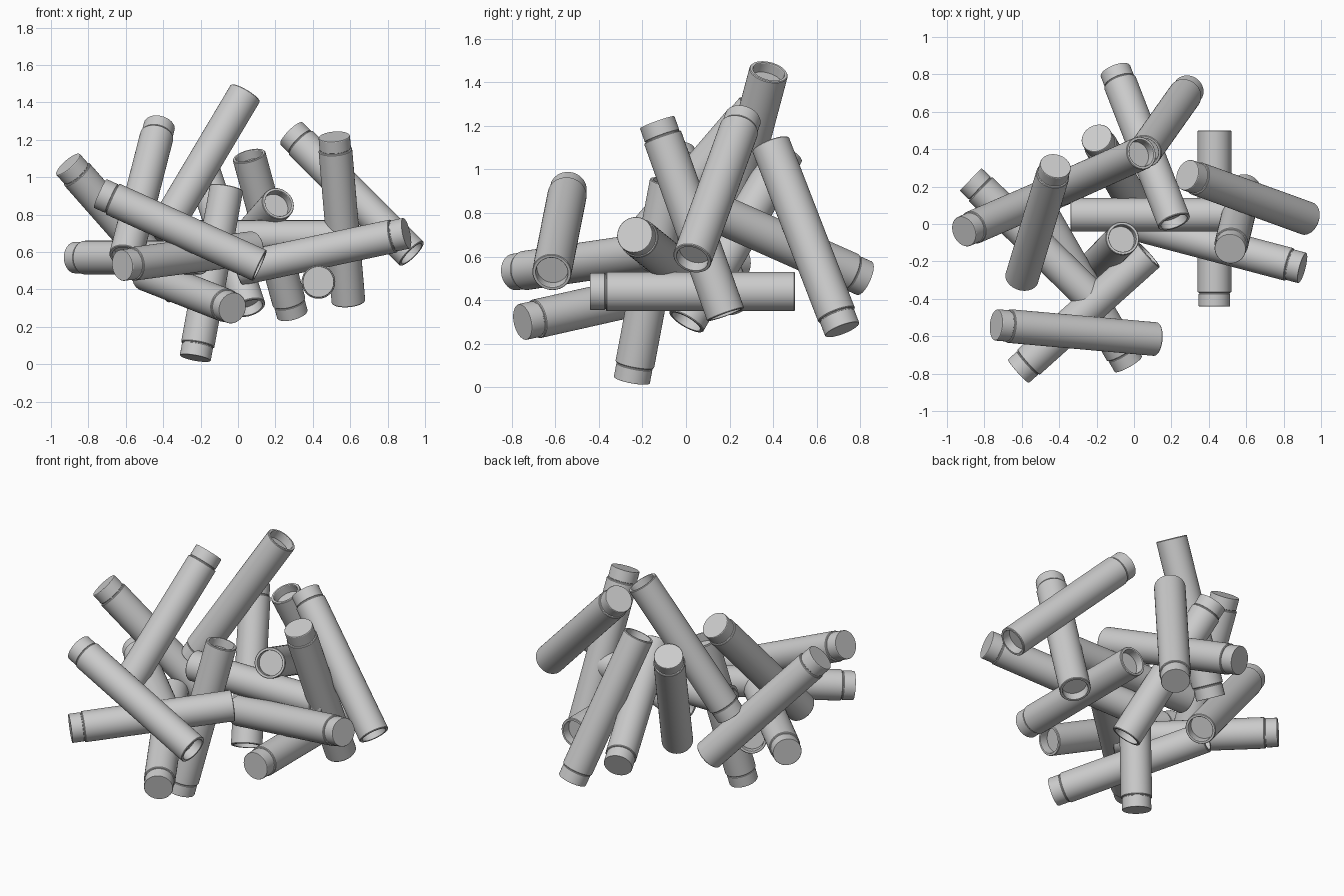
import bpy, bmesh, math
from mathutils import Vector, Matrix

if "Cube" in bpy.data.objects:
    bpy.data.objects.remove(bpy.data.objects["Cube"])

LENGTH, SIDES = 0.94, 48
# lathe profile (radius, distance from capped end): cap, groove, body, rim, shallow recess
PROFILE = [(0, 0), (0.082, 0), (0.084, 0.003), (0.084, 0.066), (0.081, 0.068), (0.081, 0.072),
           (0.087, 0.073), (0.09, 0.077), (0.09, LENGTH - 0.004), (0.087, LENGTH),
           (0.075, LENGTH), (0.073, LENGTH - 0.003), (0.073, LENGTH - 0.05), (0, LENGTH - 0.05)]

# capped end -> open end of every tube in the pile
TUBES = [
    ((0.43, -0.44, 0.44), (0.43, 0.50, 0.44)),
    ((-0.10, 0.82, 0.50), (0.215, 0.01, 0.86)),
    ((0.29, 0.715, 0.27), (0.06, 0.39, 1.11)),
    ((-0.43, 0.17, 0.66), (0.04, 0.38, 1.45)),
    ((0.29, 0.26, 1.23), (0.925, 0.03, 0.595)),
    ((0.515, -0.13, 1.21), (0.59, 0.18, 0.34)),
    ((-0.42, 0.31, 1.275), (-0.60, -0.29, 0.575)),
    ((-0.91, -0.04, 1.07), (-0.31, 0.22, 0.39)),
    ((-0.875, 0.24, 0.57), (-0.20, -0.42, 0.57)),
    ((-0.03, -0.75, 0.30), (-0.49, 0.05, 0.48)),
    ((0.90, -0.235, 0.70), (0.01, 0.0, 0.51)),
    ((-0.73, -0.54, 0.91), (0.11, -0.615, 0.53)),
    ((-0.61, -0.78, 0.53), (0.07, -0.17, 0.62)),
    ((-0.20, 0.46, 1.08), (0.06, 0.0, 0.30)),
    ((-0.23, -0.25, 0.025), (-0.06, -0.075, 0.95)),
    ((0.60, 0.05, 0.68), (-0.34, 0.05, 0.68)),
]


def tube_mesh():
    bm = bmesh.new()
    verts = [bm.verts.new((r, 0, z)) for r, z in PROFILE]
    edges = [bm.edges.new(p) for p in zip(verts, verts[1:])]
    bmesh.ops.spin(bm, geom=verts + edges, cent=(0, 0, 0), axis=(0, 0, 1),
                   angle=math.tau, steps=SIDES, use_duplicate=False)
    bmesh.ops.remove_doubles(bm, verts=bm.verts, dist=1e-5)
    bmesh.ops.recalc_face_normals(bm, faces=bm.faces)
    me = bpy.data.meshes.new("tube")
    bm.to_mesh(me)
    bm.free()
    return me


# the pile of tubes
for i, (cap, mouth) in enumerate(TUBES):
    cap, mouth = Vector(cap), Vector(mouth)
    axis = (mouth - cap).normalized()
    base = (cap + mouth) / 2 - axis * LENGTH / 2
    ob = bpy.data.objects.new(f"tube_{i + 1}", tube_mesh())
    bpy.context.collection.objects.link(ob)
    ob.matrix_world = Matrix.Translation(base) @ axis.to_track_quat('Z', 'Y').to_matrix().to_4x4()
    bpy.ops.object.select_all(action='DESELECT')
    ob.select_set(True)
    bpy.context.view_layer.objects.active = ob
    bpy.ops.object.shade_smooth_by_angle(angle=math.radians(30))
